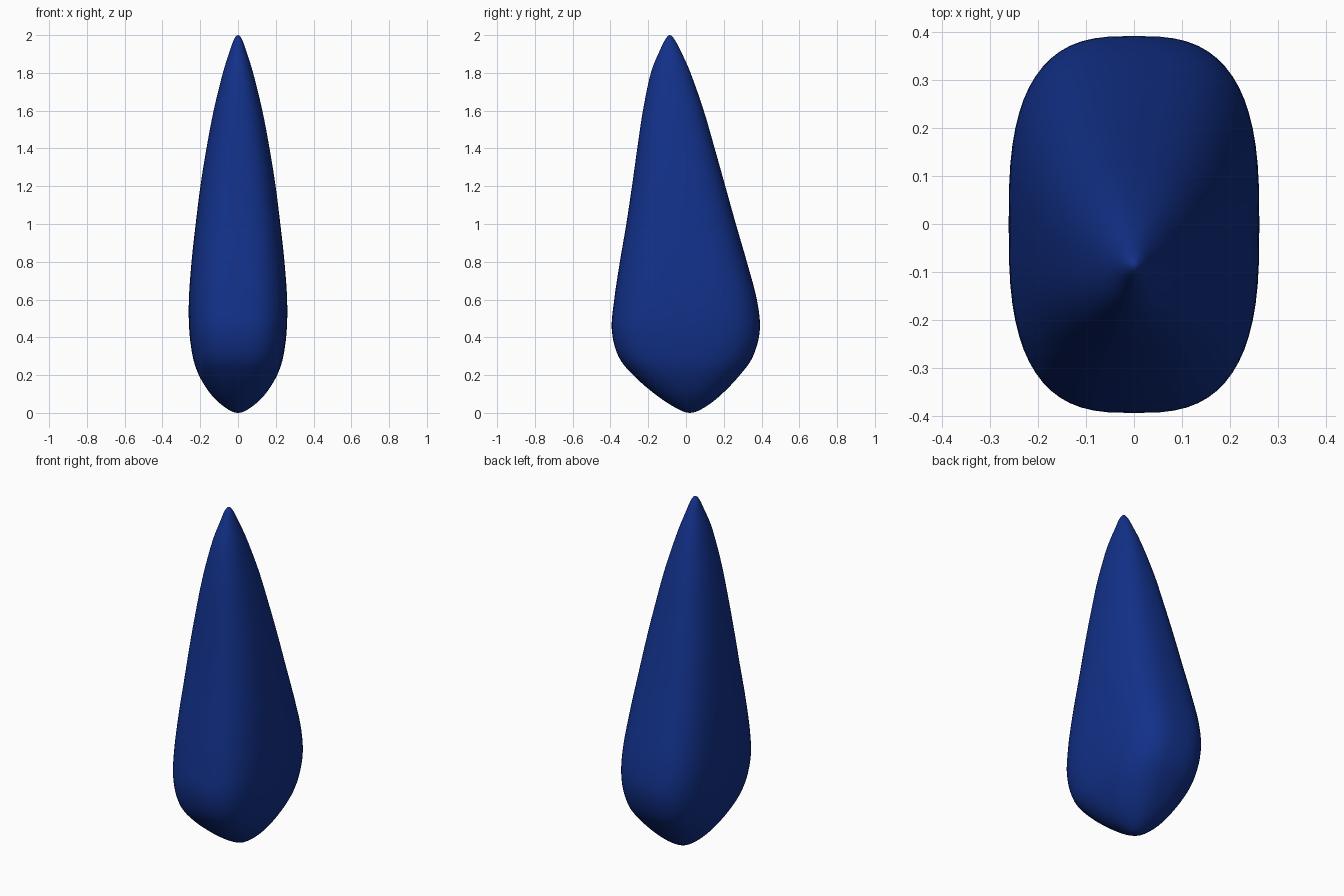
import bpy, bmesh, math
from mathutils import Vector

if "Cube" in bpy.data.objects:
    bpy.data.objects.remove(bpy.data.objects["Cube"])

# Stations: height, half width, front y, back y, squareness of the cross-section
STATIONS = [
    (0.00, 0.00, 0.02, 0.02, 2.0),
    (0.03, 0.07, -0.06, 0.10, 2.1),
    (0.10, 0.145, -0.165, 0.19, 2.3),
    (0.20, 0.207, -0.28, 0.285, 2.6),
    (0.30, 0.240, -0.358, 0.355, 2.8),
    (0.44, 0.258, -0.393, 0.391, 2.9),
    (0.60, 0.260, -0.380, 0.375, 2.9),
    (0.80, 0.246, -0.350, 0.322, 2.8),
    (1.00, 0.224, -0.316, 0.264, 2.7),
    (1.20, 0.199, -0.286, 0.208, 2.6),
    (1.40, 0.167, -0.258, 0.152, 2.5),
    (1.60, 0.129, -0.228, 0.094, 2.4),
    (1.80, 0.080, -0.186, 0.024, 2.2),
    (1.92, 0.042, -0.138, -0.030, 2.0),
    (1.98, 0.020, -0.108, -0.063, 2.0),
    (2.00, 0.00, -0.085, -0.085, 2.0),
]
SIDES, STEPS = 64, 5


def mirrored(p):
    # continue the outline over a pole so the tip stays rounded
    return Vector((p[0], -p[1], p[3], p[2], p[4]))


def catmull(a, b, c, d, t):
    return 0.5 * (2 * b + (c - a) * t + (2 * a - 5 * b + 4 * c - d) * t ** 2
                  + (3 * b - a - 3 * c + d) * t ** 3)


pts = [Vector(s) for s in STATIONS]
pts = [mirrored(pts[1])] + pts + [mirrored(pts[-2])]
levels = [catmull(*pts[i:i + 4], k / STEPS)
          for i in range(len(pts) - 3) for k in range(STEPS)][1:]


def spow(v, e):
    return math.copysign(abs(v) ** e, v)


# Drop body: rounded-box rings lofted from the bottom pole to the tip
bm = bmesh.new()
rings = []
for z, w, y0, y1, n in levels:
    ring = []
    for i in range(SIDES):
        a = 2 * math.pi * i / SIDES
        x = w * spow(math.cos(a), 2 / n)
        y = (y0 + y1) / 2 + (y1 - y0) / 2 * spow(math.sin(a), 2 / n)
        ring.append(bm.verts.new((x, y, z)))
    rings.append(ring)
bottom = bm.verts.new((0, STATIONS[0][2], 0))
tip = bm.verts.new((0, STATIONS[-1][2], 2))
for i in range(SIDES):
    j = (i + 1) % SIDES
    for lo, hi in zip(rings, rings[1:]):
        bm.faces.new((lo[i], lo[j], hi[j], hi[i]))
    bm.faces.new((bottom, rings[0][j], rings[0][i]))
    bm.faces.new((tip, rings[-1][i], rings[-1][j]))
for f in bm.faces:
    f.smooth = True
mesh = bpy.data.meshes.new("drop_body")
bm.to_mesh(mesh)
bm.free()
body = bpy.data.objects.new("drop_body", mesh)
bpy.context.collection.objects.link(body)

mat = bpy.data.materials.new("deep_blue")
mat.diffuse_color = (0.006, 0.03, 0.25, 1)
mat.use_nodes = True
mat.node_tree.nodes["Principled BSDF"].inputs["Base Color"].default_value = mat.diffuse_color
mesh.materials.append(mat)
